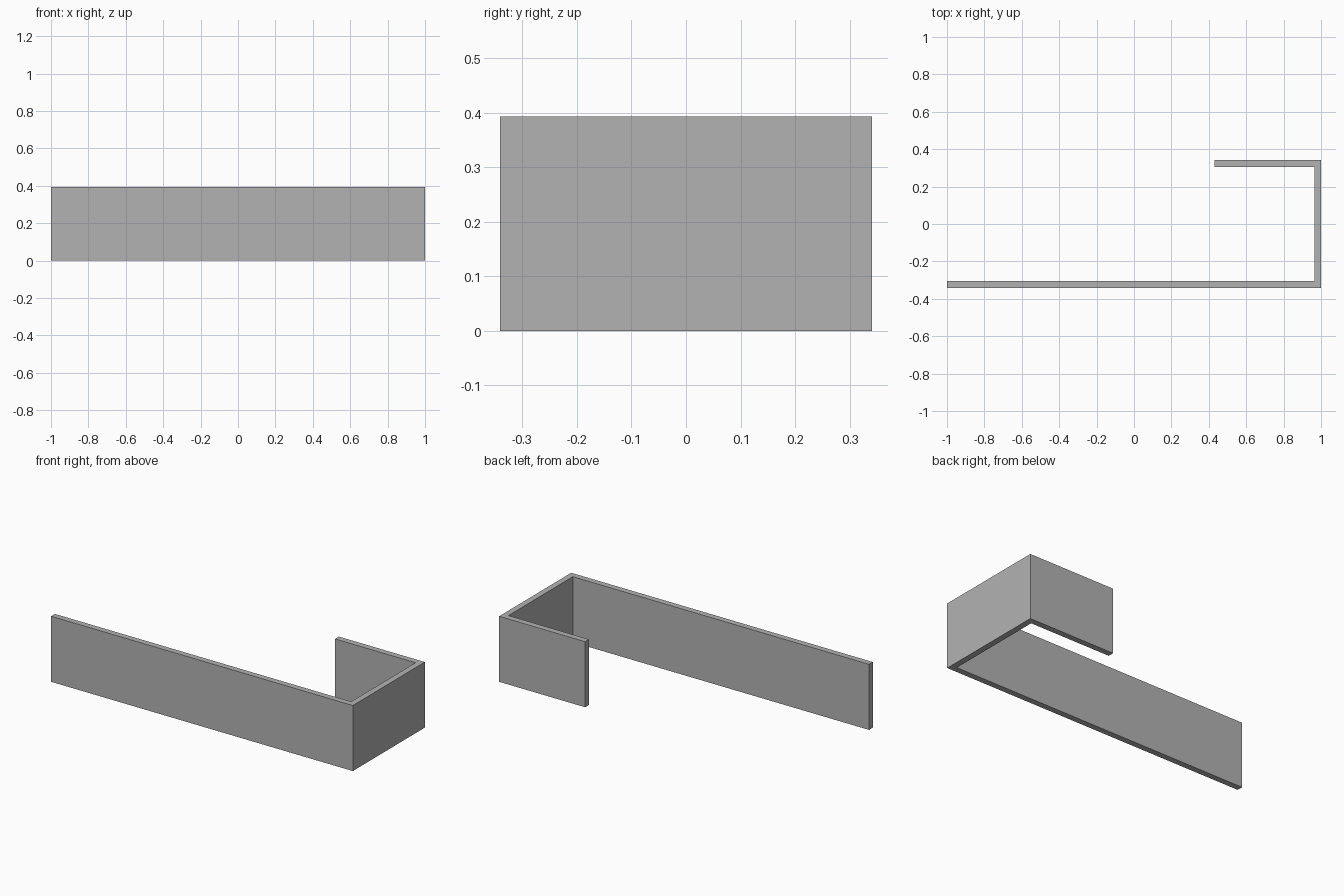
import bpy
import bmesh

cube = bpy.data.objects.get("Cube")
if cube:
    bpy.data.objects.remove(cube, do_unlink=True)

HEIGHT = 0.393
T = 0.036            # wall thickness
X, Y = 1.0, 0.341    # half extents
RETURN_X = 0.43      # free end of the short back wall

# Single grey material
grey = bpy.data.materials.new("plain_grey")
grey.use_nodes = True
colour = (0.45, 0.45, 0.45, 1.0)
grey.diffuse_color = colour
grey.node_tree.nodes["Principled BSDF"].inputs["Base Color"].default_value = colour

# Hook-shaped wall outline, counter-clockwise from the front right corner
outline = [(-X, -Y), (X, -Y), (X, Y), (RETURN_X, Y),
           (RETURN_X, Y - T), (X - T, Y - T), (X - T, -Y + T), (-X, -Y + T)]

# Extrude the outline upwards
bm = bmesh.new()
base = bm.faces.new([bm.verts.new((x, y, 0)) for x, y in outline])
result = bmesh.ops.extrude_face_region(bm, geom=[base], use_keep_orig=True)
top = [v for v in result["geom"] if isinstance(v, bmesh.types.BMVert)]
bmesh.ops.translate(bm, verts=top, vec=(0, 0, HEIGHT))
bmesh.ops.recalc_face_normals(bm, faces=bm.faces)

mesh = bpy.data.meshes.new("hooked_wall")
bm.to_mesh(mesh)
bm.free()
mesh.materials.append(grey)
wall = bpy.data.objects.new("hooked_wall", mesh)
bpy.context.collection.objects.link(wall)
